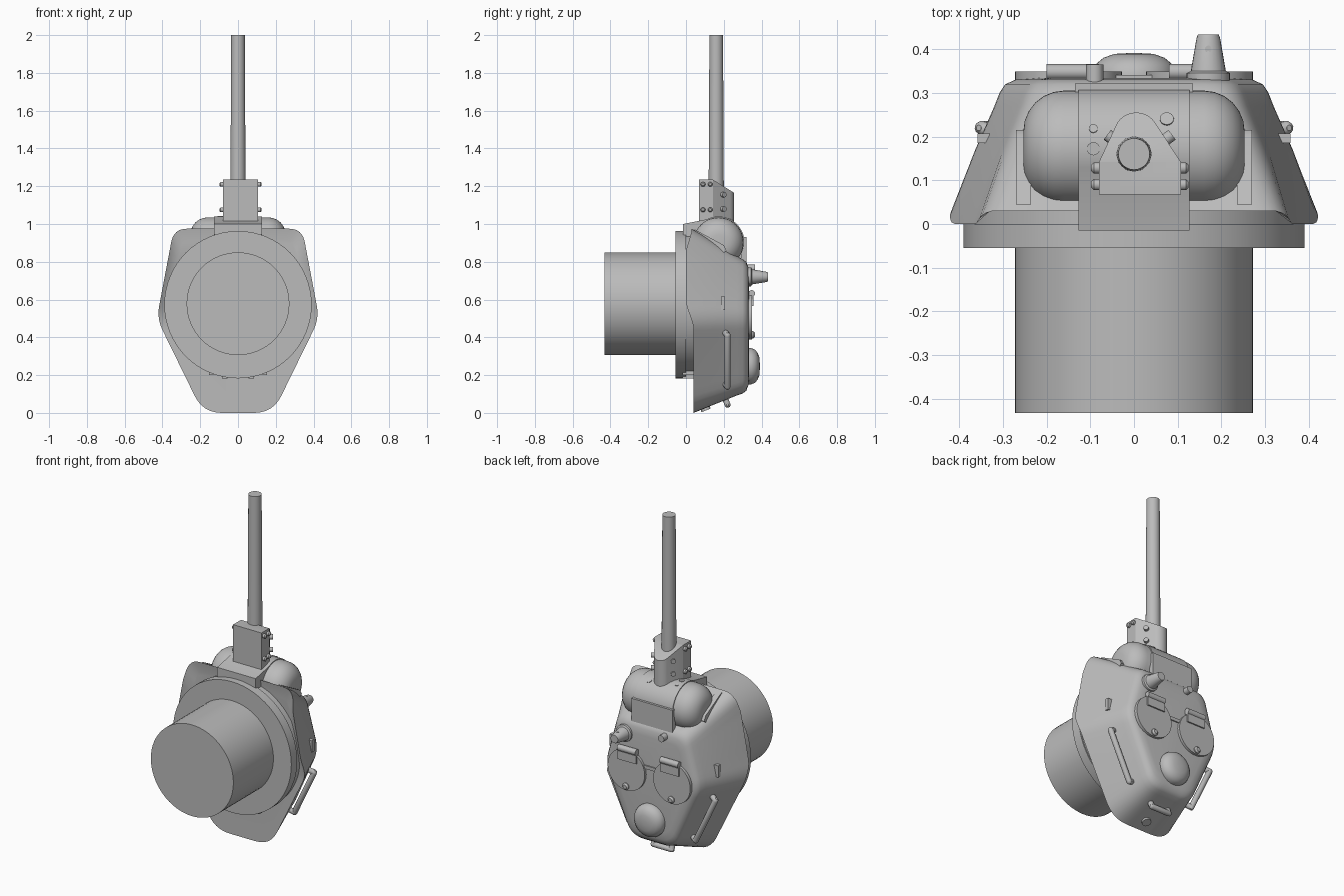
import bpy, bmesh, math
from mathutils import Vector

cube = bpy.data.objects.get("Cube")
if cube:
    bpy.data.objects.remove(cube)

grey = bpy.data.materials.new("plain grey")
grey.use_nodes = True
grey.diffuse_color = (0.5, 0.5, 0.5, 1)
grey.node_tree.nodes["Principled BSDF"].inputs["Base Color"].default_value = grey.diffuse_color


def finish(name, bm, angle=35):
    bmesh.ops.recalc_face_normals(bm, faces=bm.faces[:])
    mesh = bpy.data.meshes.new(name)
    bm.to_mesh(mesh)
    bm.free()
    ob = bpy.data.objects.new(name, mesh)
    bpy.context.collection.objects.link(ob)
    mesh.materials.append(grey)
    bpy.ops.object.select_all(action='DESELECT')
    ob.select_set(True)
    bpy.context.view_layer.objects.active = ob
    bpy.ops.object.shade_smooth_by_angle(angle=math.radians(angle))
    return ob


def loft(bm, rings):
    """Skin a list of equal closed rings of points and cap both ends."""
    vs = [[bm.verts.new(p) for p in ring] for ring in rings]
    n = len(vs[0])
    for a, b in zip(vs, vs[1:]):
        for i in range(n):
            bm.faces.new((a[i], a[(i + 1) % n], b[(i + 1) % n], b[i]))
    bm.faces.new(vs[0])
    bm.faces.new(vs[-1])


def lathe(name, origin, axis, profile, seg=32):
    """Turn (radius, distance) pairs around an axis."""
    axis = Vector(axis).normalized()
    u = axis.orthogonal().normalized()
    v = axis.cross(u)
    rings = []
    for r, h in profile:
        c = Vector(origin) + axis * h
        rings.append([c + r * (u * math.cos(t) + v * math.sin(t))
                      for t in (math.tau * i / seg for i in range(seg))])
    bm = bmesh.new()
    loft(bm, rings)
    return finish(name, bm)


def prism(name, points, x0, x1):
    """Extrude a (y, z) outline along x."""
    bm = bmesh.new()
    loft(bm, [[(x, y, z) for y, z in points] for x in (x0, x1)])
    return finish(name, bm)


def box(name, x0, x1, y0, y1, z0, z1):
    return prism(name, [(y0, z0), (y1, z0), (y1, z1), (y0, z1)], x0, x1)


def rail(name, a, b, out, r=0.016):
    """Grab rail with rounded ends and two feet reaching to the wall."""
    a, b, out = Vector(a), Vector(b), Vector(out)
    d = b - a
    L = d.length
    lathe(name, a, d, [(r * .4, 0), (r * .85, r * .4), (r, r), (r, L - r),
                       (r * .85, L - r * .4), (r * .4, L)], 12)
    for k, p in enumerate((a + d.normalized() * r, b - d.normalized() * r)):
        lathe(name + "_foot_%d" % k, p, -out, [(r, 0), (r, 0.05)], 12)


def outline(corners):
    """Symmetric (x, z) outline with rounded corners and split edges."""
    full = corners + [(-x, z, c) for x, z, c in reversed(corners)]
    pts = []
    n = len(full)
    for i, (x, z, c) in enumerate(full):
        p = Vector((x, z))
        prev, nxt = Vector(full[i - 1][:2]), Vector(full[(i + 1) % n][:2])
        a = p + (prev - p).normalized() * c
        b = p + (nxt - p).normalized() * c
        pts += [a * (1 - t) ** 2 + p * 2 * t * (1 - t) + b * t * t
                for t in (k / 6 for k in range(7))]
        cn = full[(i + 1) % n][2]
        end = nxt + (p - nxt).normalized() * cn
        pts += [b.lerp(end, k / 8) for k in range(1, 8)]
    return pts


def base_y(z):
    """Height of the lower rim: dips beside the ring, rises at both ends."""
    if z < 0.6:
        t = min(max((z - 0.44) / 0.16, 0), 1)
        return 0.04 * (1 - t * t * (3 - 2 * t))
    return 0.03 * min(max((z - 0.86) / 0.1, 0), 1)


# Turret shell: lofted from lower rim to roof with a rolled roof edge
low = outline([(0.34, 0.975, 0.07), (0.43, 0.5, 0.07), (0.185, 0.0, 0.1)])
high = outline([(0.23, 0.81, 0.06), (0.315, 0.5, 0.06), (0.14, 0.105, 0.07)])
mid = Vector((0, 0.47))
rings = [[(p.x * .88, 0.04, mid.y + (p.y - mid.y) * .88) for p in low],
         [(p.x, base_y(p.y), p.y) for p in low]]
for t, y in ((.5, .17), (.88, .27), (.98, .3), (1.06, .319), (1.2, .33), (1.4, .334)):
    ring = []
    for a, b in zip(low, high):
        q = a.lerp(b, min(t, 1))
        q = mid + (q - mid) * (1 - max(t - 1, 0) * .55)
        ring.append((q.x, y, q.y))
    rings.append(ring)
bm = bmesh.new()
loft(bm, rings)
finish("turret_shell", bm, 40)

# Turret ring and basket
lathe("turret_ring", (0, 0, 0.573), (0, 1, 0), [(0.39, -0.055), (0.39, 0.0), (0.383, 0.0), (0.383, 0.06)], 64)
lathe("turret_basket", (0, 0, 0.578), (0, 1, 0), [(0.272, -0.432), (0.272, -0.04)], 64)
for i, x in enumerate((-0.14, -0.07, 0.07, 0.14)):
    z = 0.573 - math.sqrt(0.39 ** 2 - x * x)
    box("ring_bolt_%d" % i, x - .014, x + .014, -0.018, 0.045, z - .008, z + .03)

# Rounded gun mantlet with central wrap plate
arc = [math.radians(a) for a in range(0, 91, 15)]
half = [(0.04 + 0.093 * math.sin(a), 0.16 + 0.093 * math.cos(a)) for a in arc]
lathe("mantlet", (0, 0.172, 0.902), (1, 0, 0),
      [(r, -h) for r, h in half] + [(r, h) for r, h in reversed(half)], 48)
wrap = [(-0.015, 0.945), (-0.015, 1.0)]
wrap += [(0.172 + 0.138 * math.cos(math.radians(a)), 0.902 + 0.138 * math.sin(math.radians(a)))
         for a in range(117, -1, -9)]
wrap += [(0.31, 0.80), (0.1, 0.80)]
prism("mantlet_plate", wrap, -0.127, 0.127)
box("mantlet_rear_plate", -0.135, 0.135, 0.29, 0.321, 0.795, 0.93)
for i, (x, y, r) in enumerate(((0.075, 0.24, .016), (-0.093, 0.172, .015), (-0.093, 0.218, .01))):
    d = Vector((0, y - 0.172, math.sqrt(0.138 ** 2 - (y - 0.172) ** 2)))
    lathe("mantlet_plug_%d" % i, (x, 0.172, 0.902), d, [(r, 0.12), (r, 0.141)], 16)

# Gun housing: rounded wedge with a sloping rear top
plan = [(-0.08, 0.068), (0.107, 0.068), (0.107, 0.142)]
plan += [(0.005 + 0.052 * math.cos(math.radians(a)), 0.203 + 0.052 * math.sin(math.radians(a)))
         for a in range(35, 146, 11)]
plan += [(-0.08, 0.142)]
bm = bmesh.new()
loft(bm, [[(x, y, z) for x, y in plan] for z in (0.98, 1.235)])
bmesh.ops.bisect_plane(bm, geom=bm.verts[:] + bm.edges[:] + bm.faces[:],
                       plane_co=(0, 0.142, 0), plane_no=(0, 1, 0))
for v in bm.verts:
    if v.co.z > 1.1:
        v.co.z -= max(v.co.y - 0.142, 0) * 0.62
finish("gun_housing", bm)
for s, x in ((-1, -0.08), (1, 0.107)):
    for z in (1.075, 1.21):
        for y in (0.09, 0.128):
            lathe("housing_bolt", (x, y, z), (s, 0, 0), [(.013, -.01), (.013, .012), (.007, .018)], 12)
    for z in (1.08, 1.155):
        lathe("housing_slope_bolt", (0.013 + s * 0.066, 0.198, z), (s * 0.8, 0.6, 0),
              [(.014, -.02), (.014, .01)], 12)
lathe("gun_barrel", (0, 0.16, 1.0), (0, 0, 1), [(.041, 0), (.036, 1.0)], 32)

# Details repeated on both sides
for s, side in ((1, "left"), (-1, "right")):
    x0, x1 = sorted((s * 0.235, s * 0.27))
    prism(side + "_mantlet_collar", [(0.045, 0.972), (0.2, 0.888), (0.215, 0.86), (0.19, 0.84), (0.045, 0.92)], x0, x1)
    rail(side + "_rail", (s * 0.355, 0.22, 0.425), (s * 0.212, 0.22, 0.125), (s * 0.85, 0.35, -0.4))
    box(side + "_vision_port", *sorted((s * 0.33, s * 0.358)), 0.185, 0.207, 0.545, 0.615)
    lathe(side + "_hatch", (s * 0.15, 0.32, 0.51), (0, 1, 0), [(0.122, 0), (0.122, 0.029)], 48)
    box(side + "_hatch_hinge", s * 0.14 - .06, s * 0.14 + .06, 0.33, 0.357, 0.565, 0.615)
    lathe(side + "_hinge_barrel", (s * 0.14 - .06, 0.348, 0.632), (1, 0, 0), [(.018, 0), (.018, 0.12)], 16)
    lathe(side + "_hatch_knob", (s * 0.15, 0.34, 0.413), (0, 1, 0), [(.02, 0), (.02, .015), (.012, .024)], 16)
box("hatch_bridge", -0.06, 0.06, 0.32, 0.341, 0.545, 0.565)

# Roof fittings
lathe("vent_dome", (0, 0.32, 0.247), (0, 1, 0),
      [(.096, 0), (.096, .025), (.088, .045), (.07, .06), (.045, .069), (.01, .071)], 40)
lathe("periscope", (0.17, 0.32, 0.72), (0, 1, 0),
      [(.05, 0), (.05, .025), (.04, .03), (.027, .105), (.024, .113)], 24)
lathe("periscope_port", (0.17, 0.4, 0.72), (0, 0, 1), [(.008, 0), (.008, .032)], 12)
lathe("roof_stub", (-0.09, 0.315, 0.765), (0, 1, 0), [(.02, 0), (.02, .05)], 16)

# Rear wall fittings
rail("rear_rail", (-0.075, 0.22, 0.043), (0.075, 0.22, 0.043), (0, 0.35, -0.9))
lathe("rear_plug", (0, 0.1, 0.03), (0, 0.37, -0.93), [(.026, -.01), (.026, .018)], 20)
